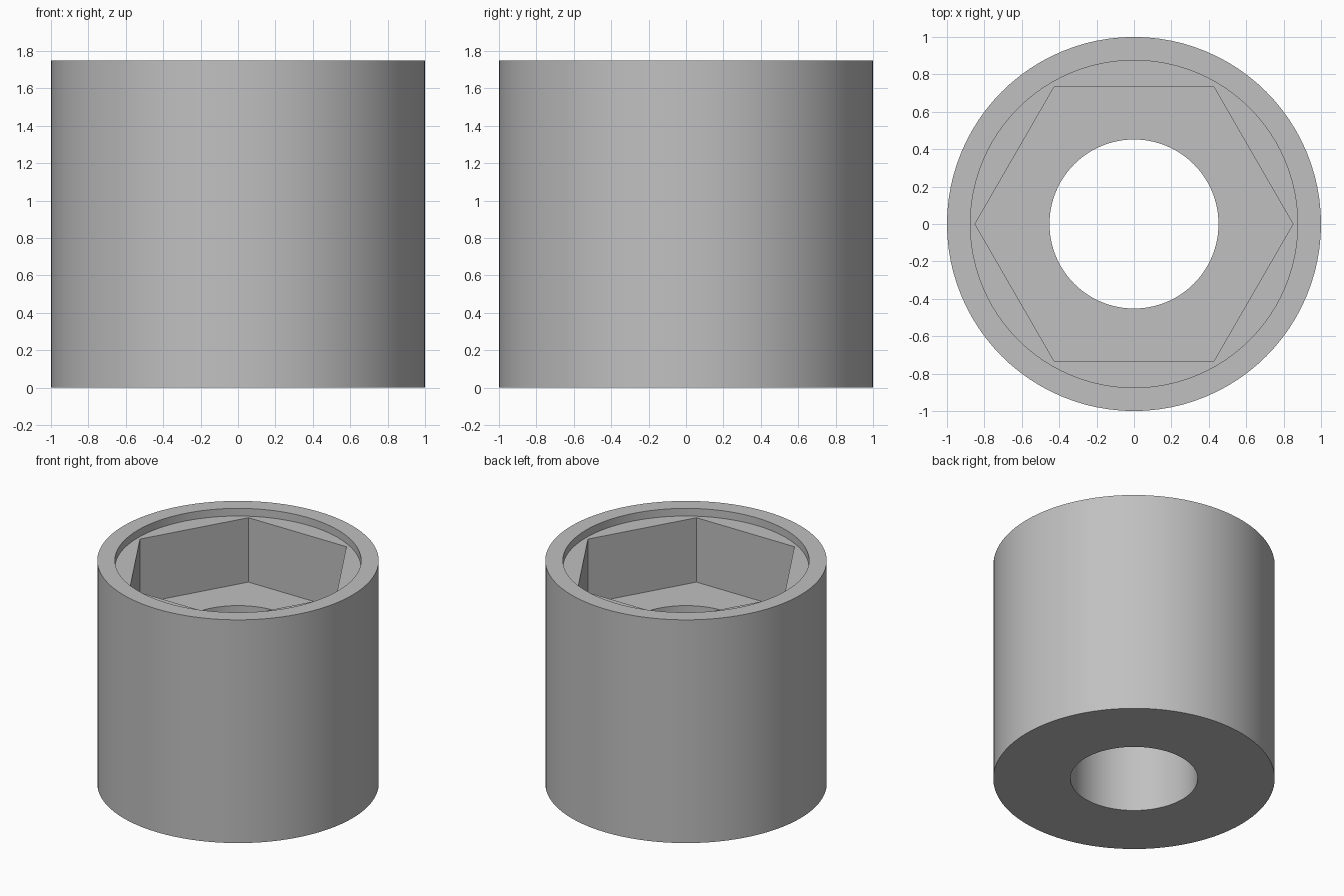
import bpy
import bmesh
from math import cos, sin, tau, radians

default = bpy.data.objects.get("Cube")
if default:
    bpy.data.objects.remove(default, do_unlink=True)

SIDES = 96
HEIGHT, LEDGE, FLOOR = 1.75, 1.69, 1.185
OUTER, RECESS, HEX, BORE = 1.0, 0.875, 0.85, 0.452

steel = bpy.data.materials.new("grey_steel")
steel.use_nodes = True
colour = (0.53, 0.53, 0.53, 1)
steel.diffuse_color = colour
steel.node_tree.nodes["Principled BSDF"].inputs["Base Color"].default_value = colour

bm = bmesh.new()


def ring(radius, z, count=SIDES):
    """Closed loop of edges."""
    verts = [bm.verts.new((radius * cos(tau * i / count), radius * sin(tau * i / count), z))
             for i in range(count)]
    return [bm.edges.new((verts[i - 1], verts[i])) for i in range(count)]


def wall(lower, upper):
    bmesh.ops.bridge_loops(bm, edges=lower + upper)


def flat_ring(outer, inner):
    bmesh.ops.triangle_fill(bm, edges=outer + inner, use_beauty=True, normal=(0, 0, 1))


# Loops of the outer wall, shallow round recess, hex pocket and through bore
base, rim = ring(OUTER, 0), ring(OUTER, HEIGHT)
lip, ledge = ring(RECESS, HEIGHT), ring(RECESS, LEDGE)
hex_top, hex_floor = ring(HEX, LEDGE, 6), ring(HEX, FLOOR, 6)
bore_top, bore_base = ring(BORE, FLOOR), ring(BORE, 0)

for lower, upper in ((base, rim), (ledge, lip), (hex_floor, hex_top), (bore_base, bore_top)):
    wall(lower, upper)
for outer, inner in ((rim, lip), (ledge, hex_top), (hex_floor, bore_top), (base, bore_base)):
    flat_ring(outer, inner)
bmesh.ops.recalc_face_normals(bm, faces=bm.faces)

mesh = bpy.data.meshes.new("hex_socket")
bm.to_mesh(mesh)
bm.free()
mesh.materials.append(steel)
socket = bpy.data.objects.new("hex_socket", mesh)
bpy.context.collection.objects.link(socket)

# Smooth round walls, sharp rims and hex corners
bpy.ops.object.select_all(action='DESELECT')
socket.select_set(True)
bpy.context.view_layer.objects.active = socket
bpy.ops.object.shade_smooth_by_angle(angle=radians(30))
